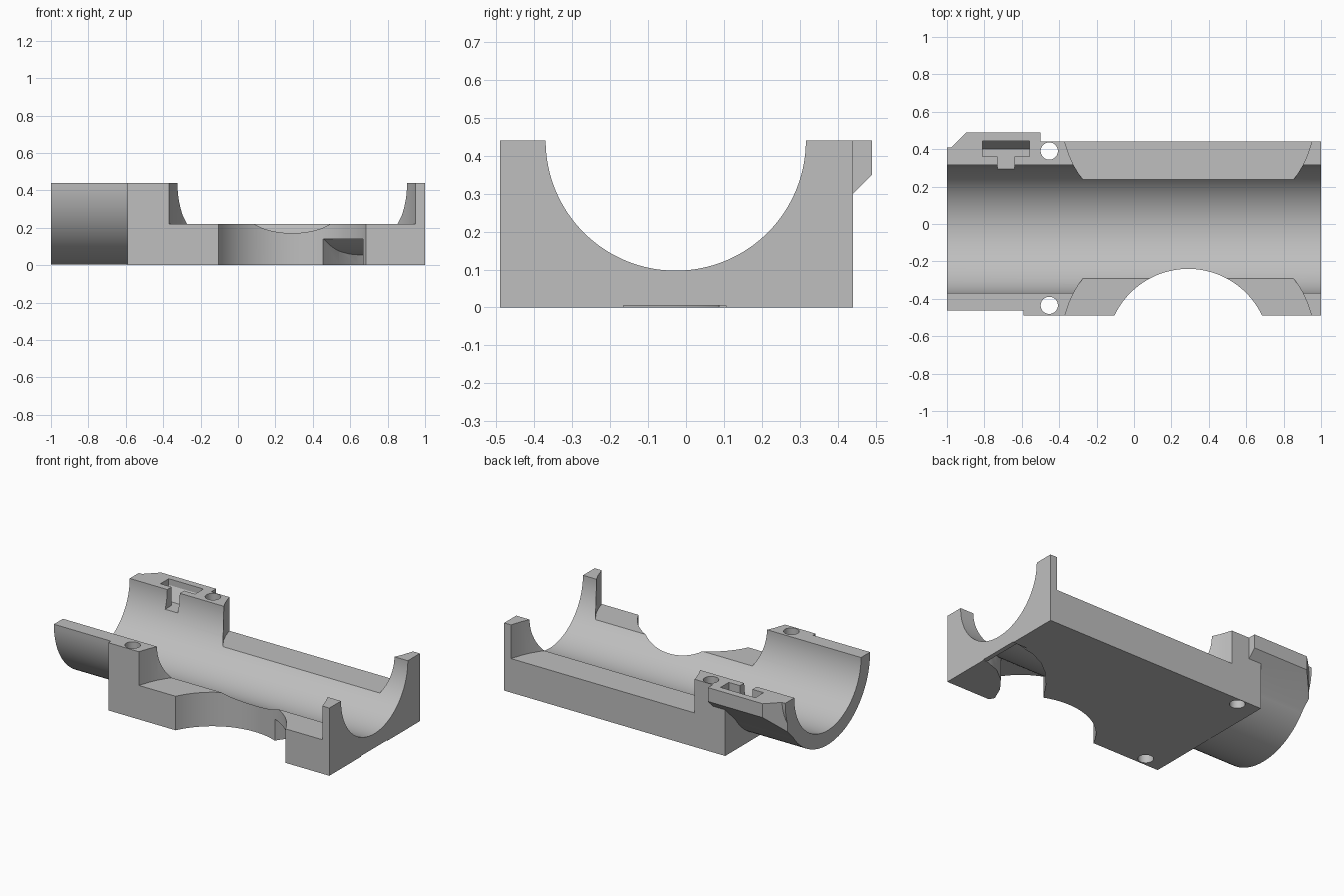
import bpy, bmesh, math
from mathutils import Vector

if "Cube" in bpy.data.objects:
    bpy.data.objects.remove(bpy.data.objects["Cube"], do_unlink=True)

AXIS_Y, TOP = -0.027, 0.44   # trough axis position and height of the split plane

grey = bpy.data.materials.new("light_grey")
grey.use_nodes = True
colour = (0.52, 0.52, 0.52, 1)
grey.diffuse_color = colour
grey.node_tree.nodes["Principled BSDF"].inputs["Base Color"].default_value = colour


def prism(name, points, axis, low, high):
    """Extrude a 2D outline: (y, z) points along x, or (x, y) points along z."""
    bm = bmesh.new()
    place = (lambda p: (low, *p)) if axis == "x" else (lambda p: (*p, low))
    face = bm.faces.new([bm.verts.new(place(p)) for p in points])
    step = Vector((high - low, 0, 0) if axis == "x" else (0, 0, high - low))
    moved = bmesh.ops.extrude_face_region(bm, geom=[face])["geom"]
    bmesh.ops.translate(bm, vec=step, verts=[v for v in moved if isinstance(v, bmesh.types.BMVert)])
    bmesh.ops.recalc_face_normals(bm, faces=bm.faces)
    mesh = bpy.data.meshes.new(name)
    bm.to_mesh(mesh)
    bm.free()
    mesh.materials.append(grey)
    obj = bpy.data.objects.new(name, mesh)
    bpy.context.collection.objects.link(obj)
    return obj


def rect(a0, b0, a1, b1):
    return [(a0, b0), (a1, b0), (a1, b1), (a0, b1)]


def circle(a, b, r, n=96):
    return [(a + r * math.cos(2 * math.pi * i / n), b + r * math.sin(2 * math.pi * i / n))
            for i in range(n)]


def combine(target, tool, operation):
    mod = target.modifiers.new(tool.name, "BOOLEAN")
    mod.operation, mod.solver, mod.object = operation, "EXACT", tool
    bpy.context.view_layer.objects.active = target
    bpy.ops.object.modifier_apply(modifier=mod.name)
    bpy.data.objects.remove(tool, do_unlink=True)


# Solid masses: block, tube and side lug, left tall and trimmed afterwards
body = prism("cradle_body", rect(-0.49, 0, 0.44, 0.6), "x", -0.59, 1)
combine(body, prism("tube", circle(AXIS_Y, TOP, 0.436), "x", -1.05, -0.4), "UNION")
lug = prism("lug", [(0.28, 0.14), (0.49, 0.35), (0.49, 0.6), (0.2, 0.6), (0.2, 0.3)],
            "x", -1.1, -0.5)
combine(lug, prism("lug_corner", [(-1.2, 0.19), (-0.89, 0.495), (-0.89, 0.7), (-1.2, 0.7)],
                   "z", -0.1, 0.8), "DIFFERENCE")
combine(body, lug, "UNION")

# Trim the top and the tube end, then bore the trough
cutters = [
    prism("top_trim", rect(-2, -2, 2, 2), "z", TOP, 1.2),
    prism("end_trim", rect(-1, -0.5, 1, 1), "x", -1.5, -1),
    prism("trough", circle(AXIS_Y, TOP, 0.343, 128), "x", -2, 2),
]

# Lowered shoulders with curved ends, symmetric about the trough
arc = [(0.56, 0), (0.56, 0.26), (0.585, 0.295), (0.612, 0.34), (0.637, 0.395), (0.66, 0.465),
       (0.68, 0.54)]
half = [(0.29 + dx, AXIS_Y + dy) for dx, dy in arc]
half += [(0.29 - dx, AXIS_Y + dy) for dx, dy in reversed(arc)]
mirrored = [(x, 2 * AXIS_Y - y) for x, y in reversed(half) if y > AXIS_Y]
cutters.append(prism("shoulder_cut", [p for p in half if p[1] > AXIS_Y] + mirrored,
                     "z", 0.221, 0.9))

# Round front opening and vertical screw holes
cutters.append(prism("front_opening", circle(0.29, -0.677, 0.437, 128), "z", -0.2, 0.9))
for y in (0.39, -0.435):
    cutters.append(prism("screw_hole", circle(-0.453, y, 0.046, 40), "z", -0.2, 0.9))

# T-shaped pocket in the lug
cutters.append(prism("pocket", [(0.36, 0.32), (0.4, 0.32), (0.445, 0.4), (0.445, 0.6), (0.36, 0.6)],
                     "x", -0.81, -0.56))
cutters.append(prism("pocket_stem", rect(-0.73, 0.25, -0.64, 0.37), "z", 0.32, 0.6))

# Curved channel under the trough, running from the opening to the end
channel = prism("channel", [(0.45, -0.34), (0.45, -0.28), (0.54, -0.15), (0.64, -0.04),
                            (0.73, 0.03), (0.83, 0.075), (0.97, 0.1), (0.97, -0.165),
                            (0.87, -0.2), (0.78, -0.27), (0.71, -0.36), (0.665, -0.465),
                            (0.6, -0.5)], "z", -0.1, 0.14)
combine(channel, prism("channel_roof", circle(AXIS_Y, TOP, 0.385), "x", 0, 2), "DIFFERENCE")
cutters.append(channel)
cutters.append(prism("channel_mouth", rect(0.9, -0.165, 1.1, 0.105), "z", -0.1, 0.005))

for cutter in cutters:
    combine(body, cutter, "DIFFERENCE")

# Smooth curved walls, crisp edges
bpy.ops.object.select_all(action="DESELECT")
body.select_set(True)
bpy.context.view_layer.objects.active = body
bpy.ops.object.shade_smooth_by_angle(angle=math.radians(25))
